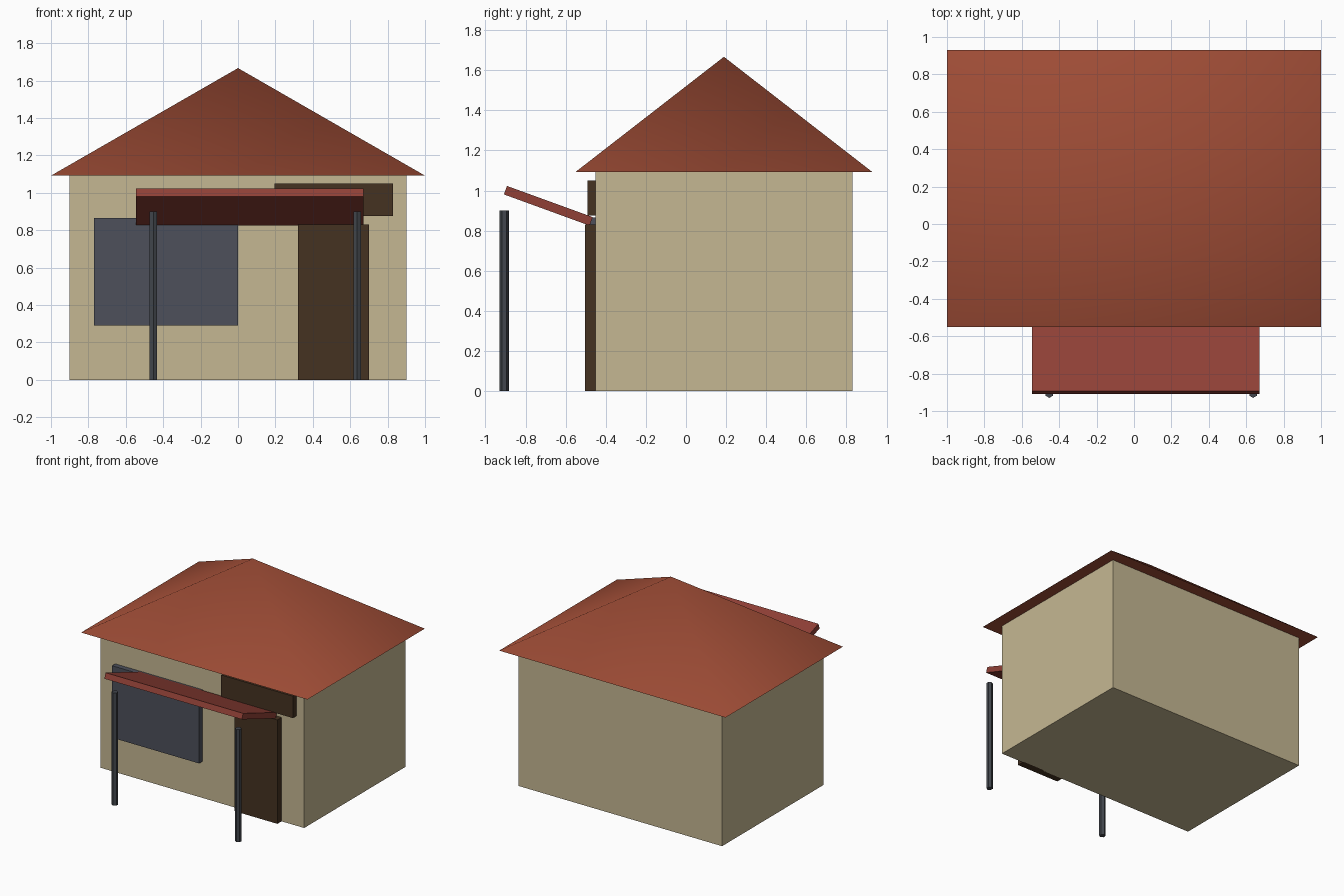
import bpy, bmesh, math
from mathutils import Matrix, Vector

if "Cube" in bpy.data.objects:
    bpy.data.objects.remove(bpy.data.objects["Cube"])


def material(name, rgb):
    # 0-255 display colour to linear diffuse colour
    m = bpy.data.materials.new(name)
    m.diffuse_color = [(c / 255) ** 2.2 for c in rgb] + [1]
    m.use_nodes = True
    m.node_tree.nodes["Principled BSDF"].inputs["Base Color"].default_value = m.diffuse_color
    return m


PLASTER = material("plaster", (196, 182, 145))
TILE = material("roof_tile", (158, 78, 57))
SHEET = material("awning_red", (143, 66, 57))
GLASS = material("window_glass", (78, 81, 91))
WOOD = material("dark_wood", (71, 53, 38))
METAL = material("post_metal", (68, 72, 78))


def add(name, bm, mat):
    mesh = bpy.data.meshes.new(name)
    bm.to_mesh(mesh)
    bm.free()
    mesh.materials.append(mat)
    ob = bpy.data.objects.new(name, mesh)
    bpy.context.collection.objects.link(ob)
    return ob


def box(name, x, y, z, mat):
    bm = bmesh.new()
    bmesh.ops.create_cube(bm, size=1)
    size = [b - a for a, b in (x, y, z)]
    mid = [(a + b) / 2 for a, b in (x, y, z)]
    bmesh.ops.scale(bm, vec=size, verts=bm.verts)
    bmesh.ops.translate(bm, vec=mid, verts=bm.verts)
    return add(name, bm, mat)


# House body and the slabs on its front wall
box("walls", (-0.9, 0.9), (-0.45, 0.83), (0, 1.092), PLASTER)
box("window", (-0.77, 0), (-0.49, -0.44), (0.29, 0.865), GLASS)
box("door", (0.32, 0.70), (-0.503, -0.44), (0, 0.83), WOOD)
box("sign_board", (0.195, 0.83), (-0.492, -0.44), (0.875, 1.05), WOOD)

# Pyramid roof: four-sided cone turned square to the walls
bm = bmesh.new()
bmesh.ops.create_cone(bm, cap_ends=True, segments=4, radius1=math.sqrt(2),
                      radius2=0, depth=1,
                      matrix=Matrix.Rotation(math.pi / 4, 4, 'Z'))
bmesh.ops.remove_doubles(bm, verts=bm.verts, dist=1e-4)
bmesh.ops.scale(bm, vec=(1, 0.741, 0.575), verts=bm.verts)
bmesh.ops.translate(bm, vec=(0, 0.189, 1.092 + 0.2875), verts=bm.verts)
roof = add("roof", bm, TILE)
bpy.context.view_layer.objects.active = roof
roof.select_set(True)
bpy.ops.object.shade_smooth_by_angle(angle=math.radians(60))

# Tilted awning, hung from its lower front edge
awning = box("awning", (-0.545, 0.67), (0, 0.455), (0, 0.045), SHEET)
awning.location = Vector((0, -0.908, 0.981))
awning.rotation_euler.x = math.radians(-20)

# Hexagonal awning posts
for side, x in (("left", -0.453), ("right", 0.637)):
    bm = bmesh.new()
    bmesh.ops.create_cone(bm, cap_ends=True, segments=6, radius1=0.0235,
                          radius2=0.0235, depth=0.9,
                          matrix=Matrix.Translation((x, -0.906, 0.45)))
    add(side + "_post", bm, METAL)
